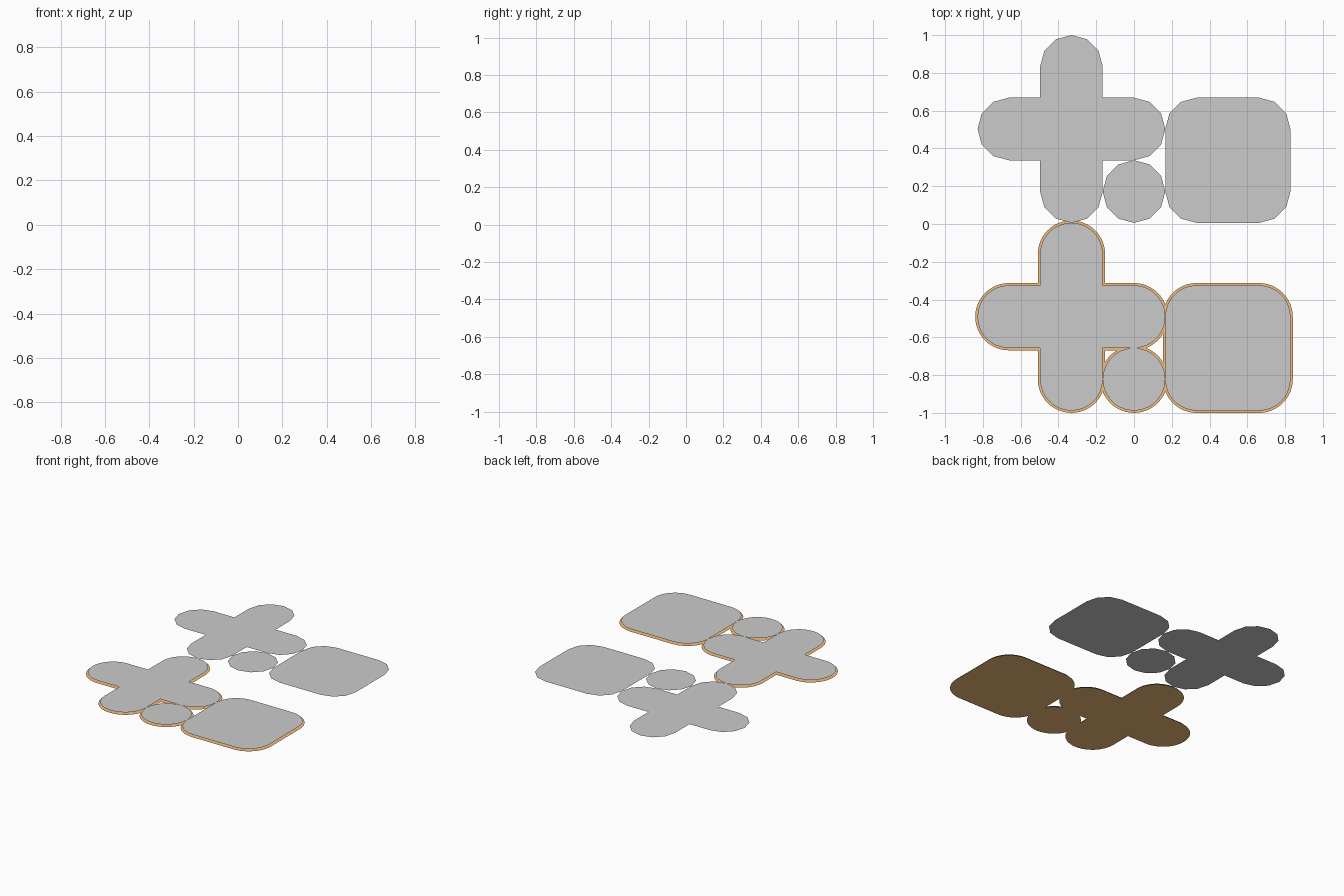
import bpy
from math import cos, sin, pi

if "Cube" in bpy.data.objects:
    bpy.data.objects.remove(bpy.data.objects["Cube"])

R = 2 / 12.075      # base radius of every rounded end
D = 0.075 * R       # border width and layer spacing

orange = bpy.data.materials.new("orange")
orange.diffuse_color = (0.9, 0.5, 0.2, 1)
orange.use_nodes = True
orange.node_tree.nodes["Principled BSDF"].inputs["Base Color"].default_value = orange.diffuse_color


def arc(cx, cy, rad, start, sweep, n):
    return [(cx + rad * cos(start + sweep * i / n),
             cy + rad * sin(start + sweep * i / n)) for i in range(n + 1)]


def disc(rad, quarter):
    return arc(0, 0, rad, 0, 2 * pi, 4 * quarter)[:-1]


def rounded_square(rad, quarter):
    pts = []
    for i, (sx, sy) in enumerate(((1, 1), (-1, 1), (-1, -1), (1, -1))):
        pts += arc(sx * R, sy * R, rad, i * pi / 2, pi / 2, quarter)
    return pts


def cross(rad, quarter):
    # four round-ended arms joined by sharp inner corners
    pts = []
    for i in range(4):
        a = i * pi / 2
        pts += arc(2 * R * cos(a), 2 * R * sin(a), rad, a - pi / 2, pi, 2 * quarter)
        b = a + pi / 4
        pts.append((rad * 2 ** 0.5 * cos(b), rad * 2 ** 0.5 * sin(b)))
    return pts


def sheet(name, outline, x, y, z, mat=None):
    mesh = bpy.data.meshes.new(name)
    mesh.from_pydata([(px, py, 0) for px, py in outline], [], [range(len(outline))])
    obj = bpy.data.objects.new(name, mesh)
    obj.location = (x, y, z)
    bpy.context.collection.objects.link(obj)
    if mat:
        mesh.materials.append(mat)


def group(label, y, z, grow, quarter, mat=None):
    rad = R + grow
    sheet(label + "_cross", cross(rad, quarter), -2 * R, y, z, mat)
    sheet(label + "_disc", disc(rad, quarter), 0, y - 2 * R, z, mat)
    sheet(label + "_rounded_square", rounded_square(rad, quarter), 3 * R, y - R, z, mat)


# Rear coarse set, front smooth set and its orange backing
group("coarse", 1 - 3 * R, D, 0, 3)
group("smooth", 1 - 9 * R, D, 0, 12)
group("border", 1 - 9 * R, 0, D, 12, orange)
